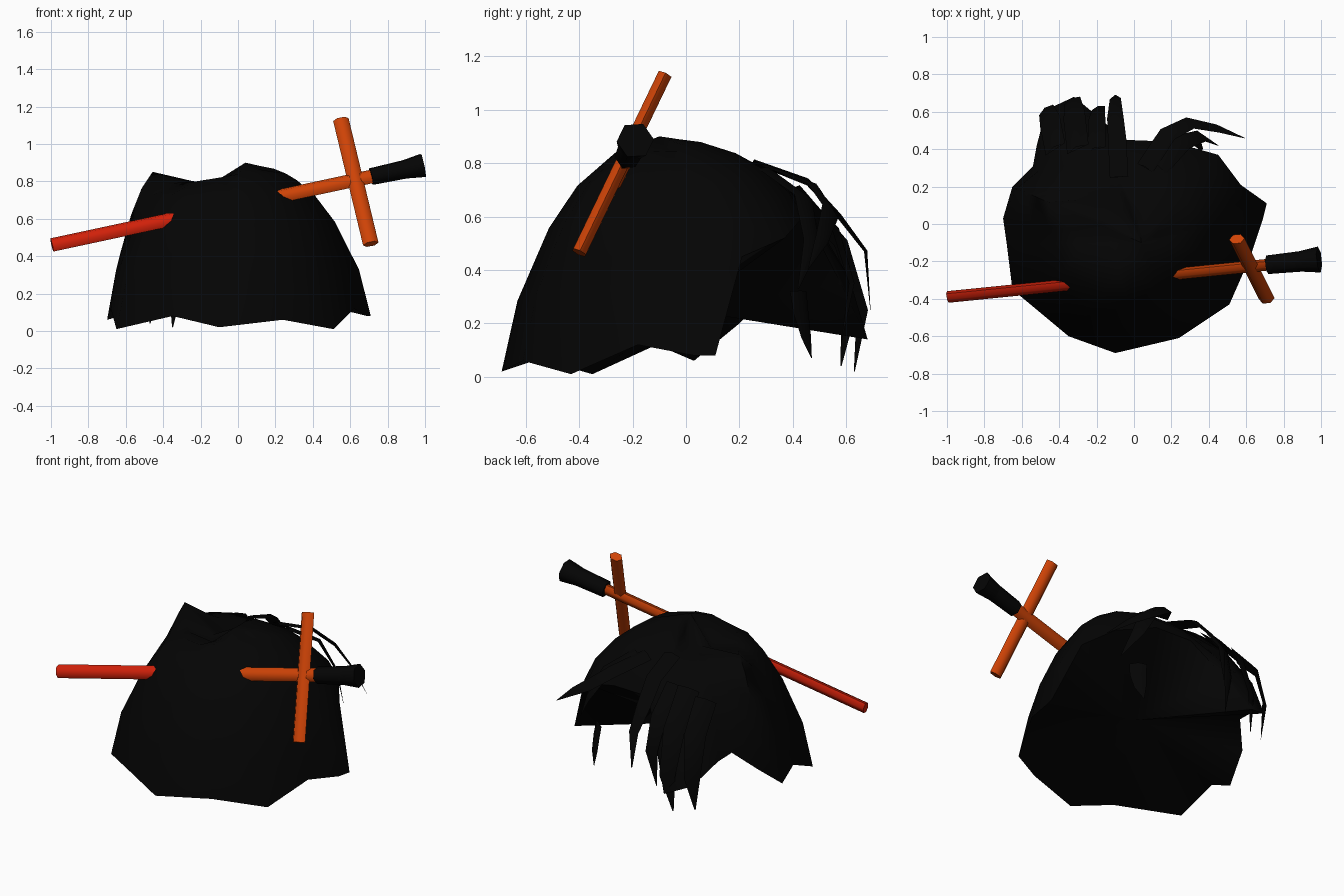
import bpy, bmesh, math
from mathutils import Vector, Matrix

if "Cube" in bpy.data.objects:
    bpy.data.objects.remove(bpy.data.objects["Cube"])


def material(name, rgb):
    m = bpy.data.materials.new(name)
    m.use_nodes = True
    m.diffuse_color = (*rgb, 1)
    m.node_tree.nodes["Principled BSDF"].inputs["Base Color"].default_value = (*rgb, 1)
    return m


BLACK = material("black", (0.0013, 0.0013, 0.0013))
ORANGE = material("orange", (0.62, 0.056, 0.002))
RED = material("red", (0.64, 0.015, 0.003))


def make_object(name, bm, mat):
    mesh = bpy.data.meshes.new(name)
    for f in bm.faces:
        f.smooth = True
    bm.to_mesh(mesh)
    bm.free()
    mesh.set_sharp_from_angle(angle=math.radians(65))
    mesh.materials.append(mat)
    ob = bpy.data.objects.new(name, mesh)
    bpy.context.collection.objects.link(ob)


# Shell outline: x, y, z of the lower edge, fullness of the curve above it, dip near the crown
RIM = [(0.71, 0.11, 0.08, 0.1, 0), (0.69, 0.03, 0.08, 0.1, 0), (0.62, -0.18, 0.12, 0.1, 0),
       (0.51, -0.43, 0.01, 0, 0), (0.24, -0.61, 0.06, 0, 0), (-0.1, -0.69, 0.02, 0, 0),
       (-0.35, -0.6, 0.08, 0.1, 0.02), (-0.65, -0.35, 0.01, 0.3, 0.04),
       (-0.68, -0.11, 0.12, 0.4, 0.05), (-0.7, 0.03, 0.06, 0.6, 0.05),
       (-0.65, 0.2, 0.2, 1.1, 0), (-0.54, 0.31, 0.32, 0.7, 0.05),
       (-0.52, 0.42, 0.3, 0.5, 0.06), (-0.47, 0.61, 0.2, 0.3, 0.06),
       (-0.32, 0.68, 0.14, 0.2, 0.05), (-0.2, 0.58, 0.35, 0.1, 0.03),
       (-0.05, 0.45, 0.6, 0, 0), (0.2, 0.44, 0.6, 0, 0), (0.45, 0.37, 0.52, 0, 0),
       (0.57, 0.21, 0.45, 0, 0)]
SLIM = [(0, 1), (0.3, 0.9), (0.61, 0.7), (0.79, 0.52), (0.93, 0.28), (0.96, 0.15)]
FULL = [(0, 1), (0.32, 0.96), (0.6, 0.87), (0.8, 0.78), (0.93, 0.68), (0.82, 0.3)]
APEX = Vector((0.04, -0.1, 0.9))

# Hair shell with a radial hollow underside that also closes the back
bm = bmesh.new()
columns = []
for x, y, z, full, dip in RIM:
    col = []
    for i, ((t0, r0), (t1, r1)) in enumerate(zip(SLIM, FULL)):
        t, r = t0 + (t1 - t0) * full, r0 + (r1 - r0) * full
        sink = dip if i > 3 else 0
        col.append(bm.verts.new((APEX.x + (x - APEX.x) * r, APEX.y + (y - APEX.y) * r,
                                 z + (APEX.z - z) * t - sink)))
    columns.append(col)
top = bm.verts.new(APEX)
hollow = bm.verts.new((0, 0, 0.25))
for a, b in zip(columns, columns[1:] + columns[:1]):
    for i in range(len(SLIM) - 1):
        bm.faces.new((a[i], a[i + 1], b[i + 1], b[i]))
    bm.faces.new((a[-1], top, b[-1]))
    bm.faces.new((a[0], b[0], hollow))
bmesh.ops.recalc_face_normals(bm, faces=bm.faces)
make_object("hair_shell", bm, BLACK)


# Loose locks: tapered ribbons with a raised middle ridge
def lock(name, path, width):
    bm = bmesh.new()
    pts = [Vector(p) for p in path]
    rows = []
    for i, p in enumerate(pts):
        along = (pts[min(i + 1, len(pts) - 1)] - pts[max(i - 1, 0)]).normalized()
        out = Vector((p.x, p.y, 0.4)).normalized()
        side = along.cross(out).normalized()
        w = width / 2 * (1 - 0.95 * (i / (len(pts) - 1)) ** 3)
        rows.append([bm.verts.new(q) for q in (p - side * w, p + side.cross(along) * w * 0.3,
                                               p + side * w)])
    for a, b in zip(rows, rows[1:]):
        for k in range(3):
            bm.faces.new((a[k], a[(k + 1) % 3], b[(k + 1) % 3], b[k]))
    bmesh.ops.recalc_face_normals(bm, faces=bm.faces)
    make_object(name, bm, BLACK)


LOCKS = [
    ([(-0.08, 0.25, 0.8), (-0.09, 0.45, 0.73), (-0.1, 0.57, 0.6), (-0.1, 0.67, 0.47),
      (-0.1, 0.69, 0.25)], 0.1),
    ([(0.06, 0.3, 0.78), (0.18, 0.48, 0.71), (0.3, 0.54, 0.62), (0.45, 0.51, 0.52),
      (0.59, 0.46, 0.41)], 0.1),
    ([(0.13, 0.3, 0.77), (0.26, 0.44, 0.67), (0.36, 0.47, 0.5), (0.45, 0.42, 0.33)], 0.11),
    ([(0.32, 0.42, 0.32), (0.33, 0.43, 0.24), (0.33, 0.45, 0.15), (0.32, 0.47, 0.07)], 0.1),
    ([(-0.2, 0.4, 0.7), (-0.2, 0.56, 0.55), (-0.19, 0.62, 0.35), (-0.2, 0.58, 0.12)], 0.1),
    ([(-0.3, 0.4, 0.7), (-0.32, 0.58, 0.5), (-0.33, 0.66, 0.25), (-0.35, 0.63, 0.02)], 0.13),
    ([(-0.42, 0.4, 0.66), (-0.45, 0.55, 0.5), (-0.47, 0.61, 0.25), (-0.47, 0.58, 0.04)], 0.13),
]
for n, (path, width) in enumerate(LOCKS):
    lock(f"hair_lock_{n + 1}", path, width)

# Sword, running straight through the shell
TIP, POMMEL = Vector((-0.995, -0.39, 0.46)), Vector((0.99, -0.19, 0.885))
GUARD_LOW, GUARD_HIGH = Vector((0.71, -0.4, 0.465)), Vector((0.55, -0.08, 1.13))
FLAT_SIDE = (POMMEL - TIP).cross(GUARD_HIGH - GUARD_LOW).normalized()


def bar(name, start, end, r1, r2, mat, thickness=1.0):
    axis = (end - start).normalized()
    bm = bmesh.new()
    bmesh.ops.create_cone(bm, cap_ends=True, segments=6, radius1=r1, radius2=r2,
                          depth=(end - start).length)
    across = axis.cross(FLAT_SIDE).normalized()
    turn = Matrix((FLAT_SIDE * thickness, across, axis)).transposed().to_4x4()
    turn.translation = (start + end) / 2
    bm.transform(turn)
    make_object(name, bm, mat)


def on_sword(t):
    return TIP.lerp(POMMEL, t)


bar("blade_tip", TIP, on_sword(0.45), 0.04, 0.04, RED, 0.72)
bar("blade", on_sword(0.45), on_sword(0.9), 0.04, 0.04, ORANGE, 0.72)
bar("sword_guard", GUARD_LOW, GUARD_HIGH, 0.042, 0.042, ORANGE, 0.72)
bar("sword_grip", on_sword(0.86), on_sword(0.95), 0.05, 0.055, BLACK)
bar("sword_pommel", on_sword(0.95), POMMEL, 0.055, 0.07, BLACK)
